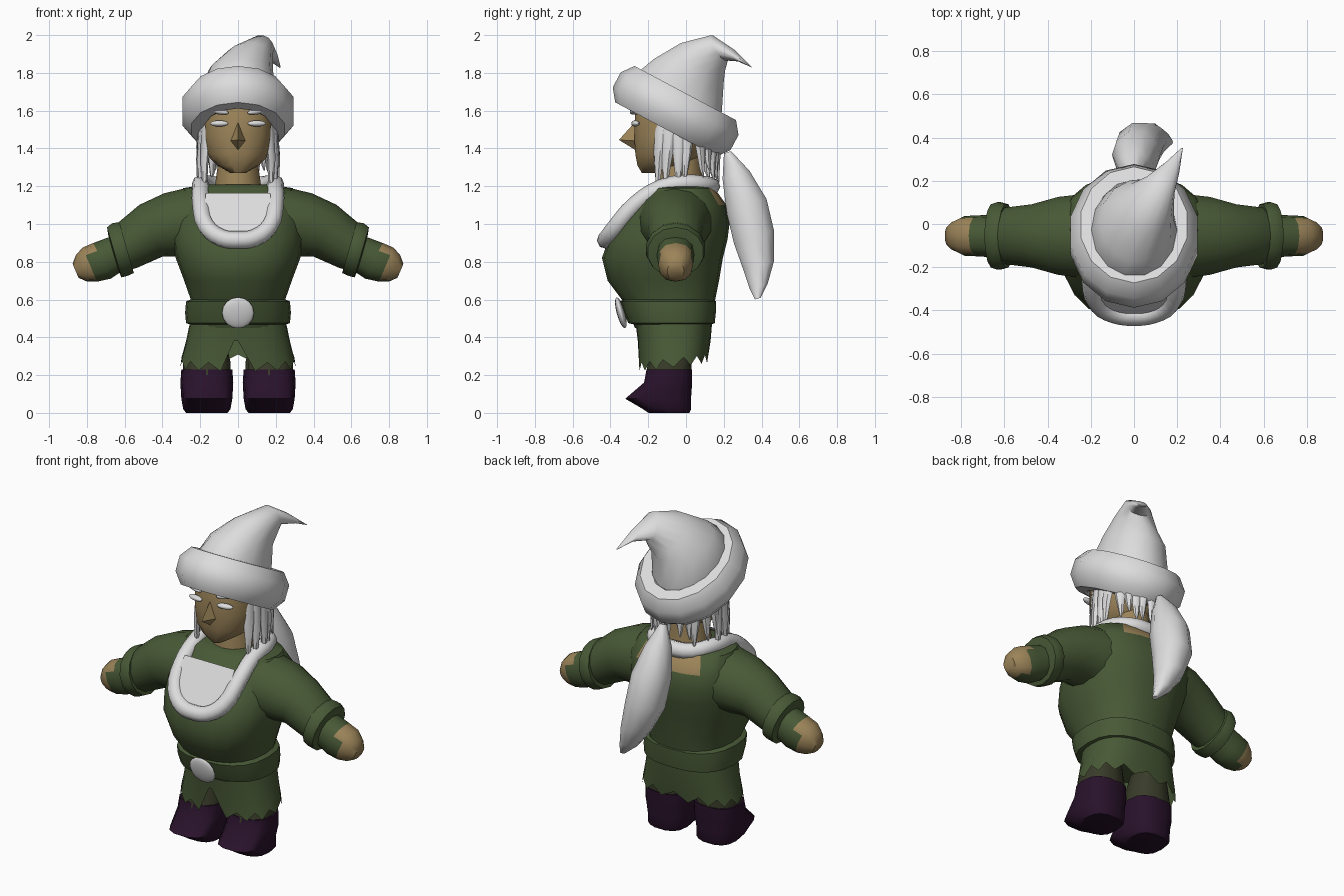
import bpy, bmesh, math, random
from mathutils import Vector, Matrix

random.seed(4)
if "Cube" in bpy.data.objects:
    bpy.data.objects.remove(bpy.data.objects["Cube"])
made = []


def material(name, rgb):
    m = bpy.data.materials.new(name)
    m.use_nodes = True
    m.diffuse_color = (*rgb, 1)
    m.node_tree.nodes["Principled BSDF"].inputs["Base Color"].default_value = (*rgb, 1)
    return m


green = material("tunic_green", (0.065, 0.1, 0.037))
olive = material("dark_olive", (0.04, 0.045, 0.022))
purple = material("boot_purple", (0.022, 0.006, 0.024))
skin = material("skin_tan", (0.33, 0.23, 0.1))
white = material("soft_white", (0.72, 0.72, 0.72))


def finish(name, bm, mats, rule=None):
    """Turn a bmesh into an object; rule picks the material slot of a face."""
    bmesh.ops.recalc_face_normals(bm, faces=bm.faces[:])
    if rule:
        for f in bm.faces:
            f.material_index = rule(f.calc_center_median())
    me = bpy.data.meshes.new(name)
    bm.to_mesh(me)
    bm.free()
    for m in mats:
        me.materials.append(m)
    ob = bpy.data.objects.new(name, me)
    bpy.context.scene.collection.objects.link(ob)
    made.append(ob)
    return ob


def loft(name, rings, mats, n=12, power=1.0, caps=True, rule=None, shape=None):
    """Skin through rings, each given as centre and two half-axis vectors."""
    bm = bmesh.new()
    loops = []
    for c, a, b in rings:
        loop = []
        for i in range(n):
            t = 2 * math.pi * i / n
            u, v = math.cos(t), math.sin(t)
            u = math.copysign(abs(u) ** power, u)
            v = math.copysign(abs(v) ** power, v)
            loop.append(bm.verts.new(Vector(c) + Vector(a) * u + Vector(b) * v))
        loops.append(loop)
    for low, high in zip(loops, loops[1:]):
        for i in range(n):
            j = (i + 1) % n
            bm.faces.new((low[i], low[j], high[j], high[i]))
    if caps:
        bm.faces.new(loops[0])
        bm.faces.new(loops[-1])
    if shape:
        shape(loops)
    return finish(name, bm, mats, rule)


def level(x, rows):
    """Horizontal rings from rows of height, half width, front y, back y."""
    return [((x, (f + b) / 2, z), (w, 0, 0), (0, (b - f) / 2, 0)) for z, w, f, b in rows]


def blob(name, loc, size, mat, rot=(0, 0, 0)):
    bm = bmesh.new()
    bmesh.ops.create_uvsphere(bm, u_segments=12, v_segments=8, radius=1)
    ob = finish(name, bm, [mat])
    ob.location, ob.scale, ob.rotation_euler = loc, size, rot


# Tunic body, with the bare nape at the back
loft("tunic_body", level(0, [
    (.45, .24, -.27, .13), (.6, .25, -.34, .155), (.7, .285, -.415, .175),
    (.82, .33, -.445, .195), (.92, .35, -.41, .22), (1.0, .35, -.365, .23),
    (1.1, .34, -.285, .215), (1.19, .29, -.21, .15), (1.21, .16, -.17, .1)]),
    [green, skin], n=20, power=.85,
    rule=lambda c: int(c.y > .08 and c.z > 1.13 and abs(c.x) < .16))


# Skirt with ragged hem and front slit
def ragged(loops):
    for i, v in enumerate(loops[0]):
        v.co.z += .12 * v.co.y + (.025 if i % 2 else -.02)
        if v.co.y < 0 and abs(v.co.x) < .01:
            v.co.z = .43


loft("skirt", level(0, [(.27, .305, -.25, .115), (.38, .275, -.255, .13), (.5, .25, -.27, .14)]),
     [green], n=28, power=.8, caps=False, shape=ragged)

# Belt and round buckle
loft("belt", level(0, [(.465, .24, -.26, .12), (.475, .275, -.305, .152), (.53, .28, -.33, .158),
                       (.59, .275, -.35, .16), (.605, .24, -.32, .13)]), [green], n=20, power=.8)
blob("buckle", (0, -.345, .53), (.085, .022, .085), white, (.27, 0, 0))

# Boots, legs, sleeves, cuffs and hands
for s, side in ((1, "left"), (-1, "right")):
    loft("boot_" + side, level(.165 * s, [
        (0, .11, -.2, .02), (.02, .125, -.23, .03), (.075, .135, -.325, .03),
        (.16, .14, -.225, .035), (.23, .135, -.21, .035)]), [purple], n=14, power=.75)
    loft("leg_" + side, level(.165 * s, [(.2, .125, -.215, .03), (.27, .125, -.2, .03),
                                         (.42, .09, -.18, .03)]), [olive], n=12, power=.8)

    def tilted(x, z, ru, ry, lean, y=-.055):
        return ((s * x, y, z), (s * ru * math.sin(lean), 0, ru * math.cos(lean)), (0, ry, 0))

    loft("sleeve_" + side, [
        tilted(.22, 1.01, .19, .2, .1), tilted(.34, .995, .175, .185, .3),
        tilted(.46, .965, .15, .15, .42), tilted(.58, .89, .13, .135, .42),
        tilted(.64, .85, .11, .12, .3)], [green], n=14)
    loft("cuff_" + side, [
        tilted(.59, .875, .115, .12, .28), tilted(.59, .875, .14, .15, .28),
        tilted(.625, .865, .145, .16, .28), tilted(.655, .85, .138, .15, .28),
        tilted(.66, .847, .1, .11, .28)], [green], n=14)
    loft("hand_" + side, [
        tilted(.64, .845, .095, .1, .4), tilted(.72, .805, .105, .095, .45),
        tilted(.785, .785, .098, .092, .4), tilted(.83, .765, .075, .07, .4),
        tilted(.86, .752, .04, .045, .4)], [green, skin], n=12, power=.85,
        rule=lambda c: int(abs(c.x) > .78))

# Fur collar: a closed tube sweeping down the chest
half = [(.12, .11, 1.205), (.19, 0, 1.215), (.195, -.13, 1.19),
        (.195, -.27, 1.1), (.165, -.37, .985), (.085, -.415, .925)]
path = [(0, .135, 1.2)] + half + [(0, -.425, .915)] + [(-x, y, z) for x, y, z in reversed(half)]
curve = bpy.data.curves.new("fur_collar", "CURVE")
curve.dimensions = "3D"
curve.bevel_depth, curve.bevel_resolution, curve.resolution_u = .047, 2, 3
spline = curve.splines.new("BEZIER")
spline.bezier_points.add(len(path) - 1)
for bp, co in zip(spline.bezier_points, path):
    bp.co = co
    bp.handle_left_type = bp.handle_right_type = "AUTO"
spline.use_cyclic_u = True
curve.materials.append(white)
collar = bpy.data.objects.new("fur_collar", curve)
bpy.context.scene.collection.objects.link(collar)

# White bib inside the collar
bib = bmesh.new()
edge = [(.17, 1.165), (.18, 1.07), (.15, .98), (.07, .925)]
edge += [(-x, z) for x, z in reversed(edge)]
bib.faces.new([bib.verts.new((x, -.275 - (1.165 - z) * .67, z)) for x, z in edge])
finish("bib", bib, [white])

# Neck, head and nose
loft("neck", level(0, [(1.12, .13, -.17, .11), (1.22, .12, -.16, .09), (1.36, .1, -.14, .08)]), [skin])
loft("head", level(0, [
    (1.27, .04, -.235, -.1), (1.31, .11, -.26, .02), (1.37, .17, -.272, .09),
    (1.46, .185, -.278, .13), (1.58, .19, -.275, .14), (1.72, .17, -.23, .13)]),
    [skin], n=14, power=.85)
nose = bmesh.new()
for co in ((0, -.27, 1.54), (.042, -.265, 1.44), (-.042, -.265, 1.44), (0, -.265, 1.39), (0, -.355, 1.445)):
    nose.verts.new(co)
bmesh.ops.convex_hull(nose, input=nose.verts[:])
finish("nose", nose, [skin])

# Eyes and brows
for s, side in ((1, "left"), (-1, "right")):
    blob("eye_" + side, (.1 * s, -.268, 1.532), (.05, .02, .016), white, (0, 0, .2 * s))
    blob("brow_" + side, (.105 * s, -.27, 1.598), (.058, .025, .017), white, (0, -.18 * s, .25 * s))

# Hair: tapered locks hanging round the sides and back
for k in range(17):
    t = math.radians(62 + k * 236 / 16)
    out = Vector((math.sin(t), -math.cos(t), 0))
    along = Vector((math.cos(t), math.sin(t), 0))
    base = Vector((.185 * out.x, -.04 + .185 * out.y, 0))
    end = random.uniform(1.21, 1.3) if 2 < k < 14 else 1.18
    drift = along * random.uniform(-.03, .03)
    rings = []
    for f, w, push in ((0, .042, -.01), (.35, .042, .01), (.65, .028, .02), (.88, .015, .02), (1, .003, .03)):
        c = base + out * push + drift * f + Vector((0, 0, 1.64 + (end - 1.64) * f))
        rings.append((c, along * w, out * min(w, .02)))
    loft("hair_lock", rings, [white], n=6)

# Hat: rolled brim and a bent pointed crown
brim = bmesh.new()
n, m = 14, 8
grid = []
for i in range(n):
    t = 2 * math.pi * i / n + math.pi / n
    row = []
    for j in range(m):
        p = 2 * math.pi * (j + .5) / m
        r = .09 * math.cos(p)
        row.append(brim.verts.new(((.218 + r) * math.cos(t), (.27 + r) * math.sin(t), .118 * math.sin(p))))
    grid.append(row)
for i in range(n):
    for j in range(m):
        a, b = grid[i], grid[(i + 1) % n]
        k = (j + 1) % m
        brim.faces.new((a[j], b[j], b[k], a[k]))
brim.transform(Matrix.Translation((0, -.055, 1.597)) @ Matrix.Rotation(-.49, 4, "X"))
finish("hat_brim", brim, [white])
loft("hat_crown", [
    ((0, -.05, 1.62), (.2, 0, 0), (0, .235, -.125)),
    ((0, -.03, 1.7), (.2, 0, 0), (0, .225, -.11)),
    ((.015, .015, 1.815), (.17, 0, 0), (0, .19, -.06)),
    ((.06, .09, 1.885), (.125, 0, 0), (0, .12, -.075)),
    ((.12, .175, 1.932), (.068, -.03, 0), (0, .04, -.068)),
    ((.175, .26, 1.895), (.035, -.02, 0), (.01, .02, -.035)),
    ((.222, .35, 1.83), (.004, 0, 0), (0, .003, -.003))], [white], n=14)

# Ponytail: leaf-shaped bundle sweeping to one side
loft("ponytail", [((x, y, z), (r, 0, 0), (0, r, r * .3)) for x, y, z, r in (
    (0, .22, 1.38, .02), (0, .265, 1.26, .075), (.01, .32, 1.1, .112), (.025, .36, .93, .112),
    (.07, .385, .78, .085), (.12, .385, .67, .05), (.165, .38, .605, .015))], [white], n=10)

# Smooth shading with sharp creases kept
bpy.ops.object.select_all(action="DESELECT")
for ob in made:
    ob.select_set(True)
bpy.context.view_layer.objects.active = made[0]
bpy.ops.object.shade_smooth_by_angle(angle=math.radians(45))
